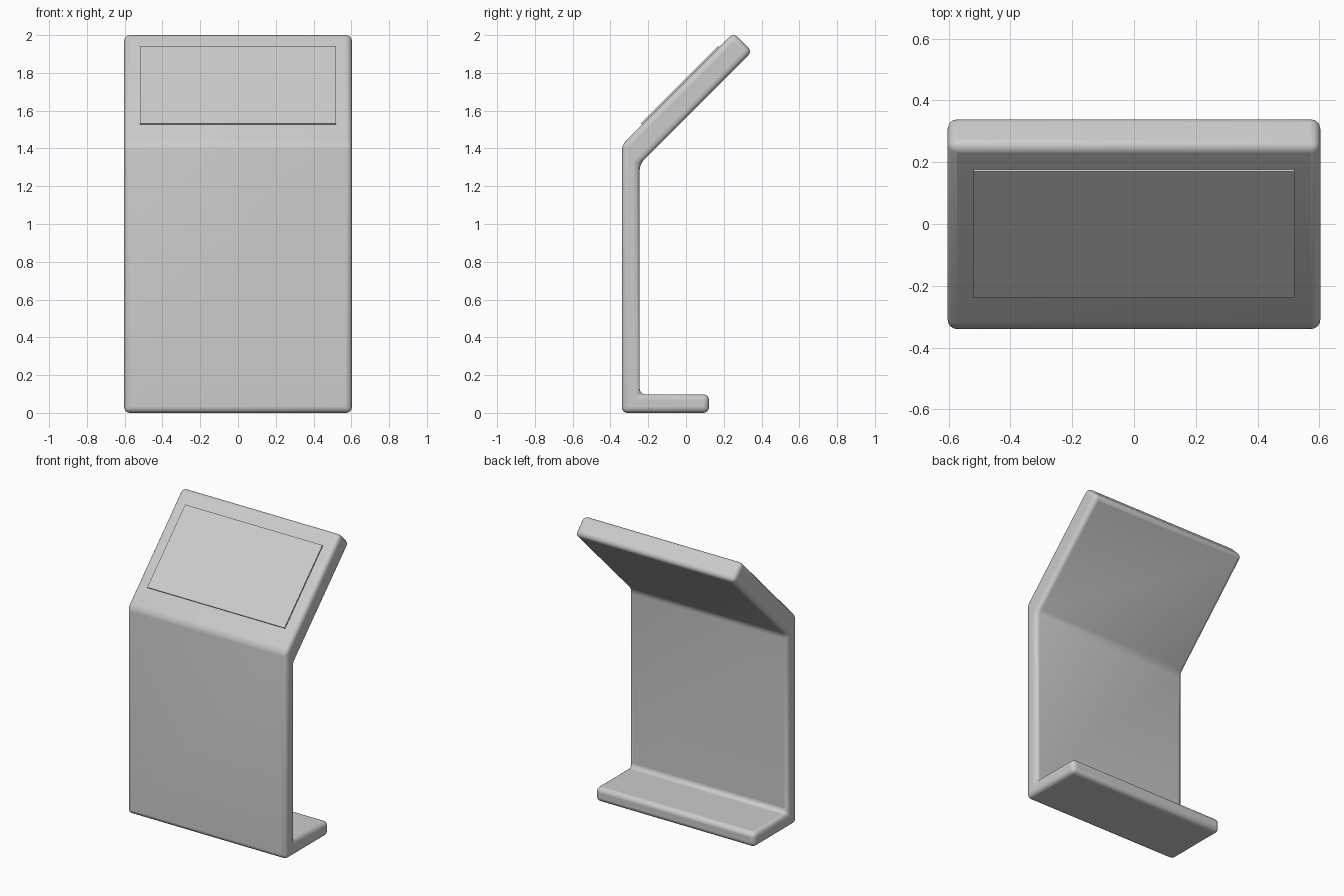
import bpy, bmesh, math
from mathutils import Vector, Matrix

if "Cube" in bpy.data.objects:
    bpy.data.objects.remove(bpy.data.objects["Cube"])


def add_object(name, bm):
    bmesh.ops.recalc_face_normals(bm, faces=bm.faces)
    mesh = bpy.data.meshes.new(name)
    bm.to_mesh(mesh)
    bm.free()
    obj = bpy.data.objects.new(name, mesh)
    bpy.context.collection.objects.link(obj)
    return obj


# Kiosk body: side profile (y, z) extruded across x, all edges rounded
HALF_WIDTH = 0.603
profile = [(-0.34, 0), (-0.34, 1.418), (0.252, 2.012), (0.351, 1.913),
           (-0.245, 1.317), (-0.245, 0.098), (0.122, 0.098), (0.122, 0)]
bm = bmesh.new()
side = bm.faces.new([bm.verts.new((-HALF_WIDTH, y, z)) for y, z in profile])
ext = bmesh.ops.extrude_face_region(bm, geom=[side])
moved = [g for g in ext["geom"] if isinstance(g, bmesh.types.BMVert)]
bmesh.ops.translate(bm, verts=moved, vec=(2 * HALF_WIDTH, 0, 0))
body = add_object("kiosk_body", bm)
bevel = body.modifiers.new("rounded_edges", "BEVEL")
bevel.width = 0.03
bevel.segments = 4
bevel.limit_method = "ANGLE"
bevel.angle_limit = math.radians(30)

bpy.context.view_layer.objects.active = body
body.select_set(True)
bpy.ops.object.shade_smooth_by_angle(angle=math.radians(50))

# Screen: thin panel lying almost flush on the sloped face
bm = bmesh.new()
bmesh.ops.create_cube(bm, size=1)
bmesh.ops.scale(bm, vec=(1.04, 0.58, 0.02), verts=bm.verts)
bmesh.ops.rotate(bm, matrix=Matrix.Rotation(math.radians(45), 3, "X"), verts=bm.verts)
normal = Vector((0, -1, 1)).normalized()
bmesh.ops.translate(bm, vec=Vector((0, -0.033, 1.736)) - normal * 0.008, verts=bm.verts)
add_object("screen_panel", bm)
